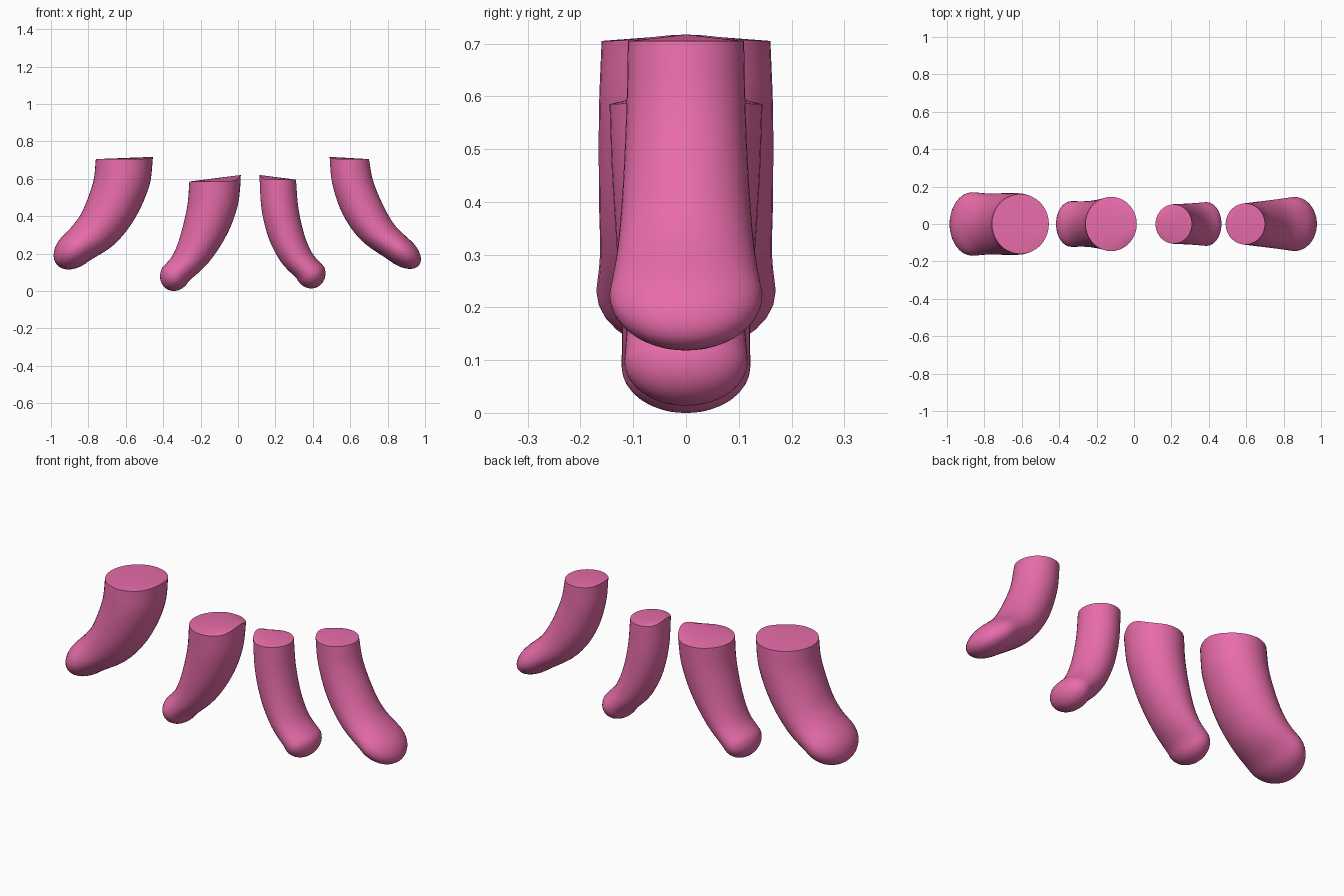
import bpy, bmesh, math
from mathutils import Vector

if "Cube" in bpy.data.objects:
    bpy.data.objects.remove(bpy.data.objects["Cube"])

SIDES = 40
pink = bpy.data.materials.new("pink")
pink.diffuse_color = (0.80, 0.15, 0.40, 1)
pink.use_nodes = True
pink.node_tree.nodes["Principled BSDF"].inputs["Base Color"].default_value = pink.diffuse_color


def spline(keys, steps=5):
    """Catmull-Rom through the key sections."""
    k = [Vector(p) for p in keys]
    k = [2 * k[0] - k[1]] + k + [2 * k[-1] - k[-2]]
    out = []
    for i in range(1, len(k) - 2):
        a, b, c, d = k[i - 1:i + 3]
        for s in range(steps):
            t = s / steps
            out.append(0.5 * (2 * b + (c - a) * t + (2 * a - 5 * b + 4 * c - d) * t * t
                              + (3 * b - a - 3 * c + d) * t ** 3))
    return out + [k[-2]]


def leg(name, outer, inner, widths, lift, tip):
    """Elliptical sections between outer and inner (x, z) edges, with a rounded foot."""
    po = spline([(x, 0, z) for x, z in outer])
    pi = spline([(x, 0, z) for x, z in inner])
    pw = [v.x for v in spline([(w, 0, 0) for w in widths])]
    bm = bmesh.new()

    def ring(c, u, w, raise_by=0.0):
        vs = []
        for i in range(SIDES):
            a = math.tau * i / SIDES
            p = c + u * math.cos(a) + Vector((0, w * math.sin(a), 0))
            p.z += raise_by * max(0, math.cos(a)) ** 6
            vs.append(bm.verts.new(p))
        return vs

    rings = []
    for n, (o, i, w) in enumerate(zip(po, pi, pw)):
        rings.append(ring((o + i) / 2, (i - o) / 2, w, lift if n == 0 else 0))
    # rounded foot
    c, u, w = (po[-1] + pi[-1]) / 2, (pi[-1] - po[-1]) / 2, pw[-1]
    d = u.cross(Vector((0, 1, 0))).normalized()
    if d.z > 0:
        d = -d
    for n in range(1, 9):
        t = math.pi / 2 * n / 9
        rings.append(ring(c + d * tip * math.sin(t), u * math.cos(t), w * math.cos(t)))
    end = bm.verts.new(c + d * tip)
    for r, s in zip(rings, rings[1:]):
        for i in range(SIDES):
            j = (i + 1) % SIDES
            bm.faces.new((r[i], r[j], s[j], s[i]))
    for i in range(SIDES):
        bm.faces.new((rings[-1][i], rings[-1][(i + 1) % SIDES], end))
    # cut top, fanned from the raised inner lip
    top = rings[0]
    for i in range(1, SIDES - 1):
        bm.faces.new((top[0], top[i], top[i + 1]))
    bmesh.ops.recalc_face_normals(bm, faces=bm.faces)
    me = bpy.data.meshes.new(name)
    bm.to_mesh(me)
    bm.free()
    me.materials.append(pink)
    ob = bpy.data.objects.new(name, me)
    bpy.context.collection.objects.link(ob)
    bpy.ops.object.select_all(action='DESELECT')
    ob.select_set(True)
    bpy.context.view_layer.objects.active = ob
    bpy.ops.object.shade_smooth_by_angle(angle=math.radians(35))


leg("left_outer_leg",
    [(-.76, .705), (-.775, .58), (-.83, .43), (-.88, .355), (-.925, .305)],
    [(-.455, .705), (-.475, .56), (-.55, .39), (-.66, .25), (-.80, .158)],
    [.16, .165, .165, .163, .17], .012, .14)
leg("left_inner_leg",
    [(-.26, .585), (-.272, .45), (-.31, .29), (-.35, .19), (-.405, .125)],
    [(.015, .585), (-.003, .45), (-.06, .30), (-.155, .155), (-.265, .05)],
    [.145, .14, .13, .122, .122], .035, .09)
leg("right_inner_leg",
    [(.31, .595), (.322, .45), (.352, .31), (.395, .205), (.46, .13)],
    [(.115, .595), (.127, .43), (.165, .28), (.23, .155), (.315, .065)],
    [.105, .107, .108, .111, .117], .025, .085)
leg("right_outer_leg",
    [(.70, .705), (.725, .58), (.785, .44), (.84, .35), (.905, .285)],
    [(.49, .705), (.505, .57), (.56, .41), (.66, .27), (.81, .162)],
    [.11, .113, .12, .13, .145], .012, .14)
